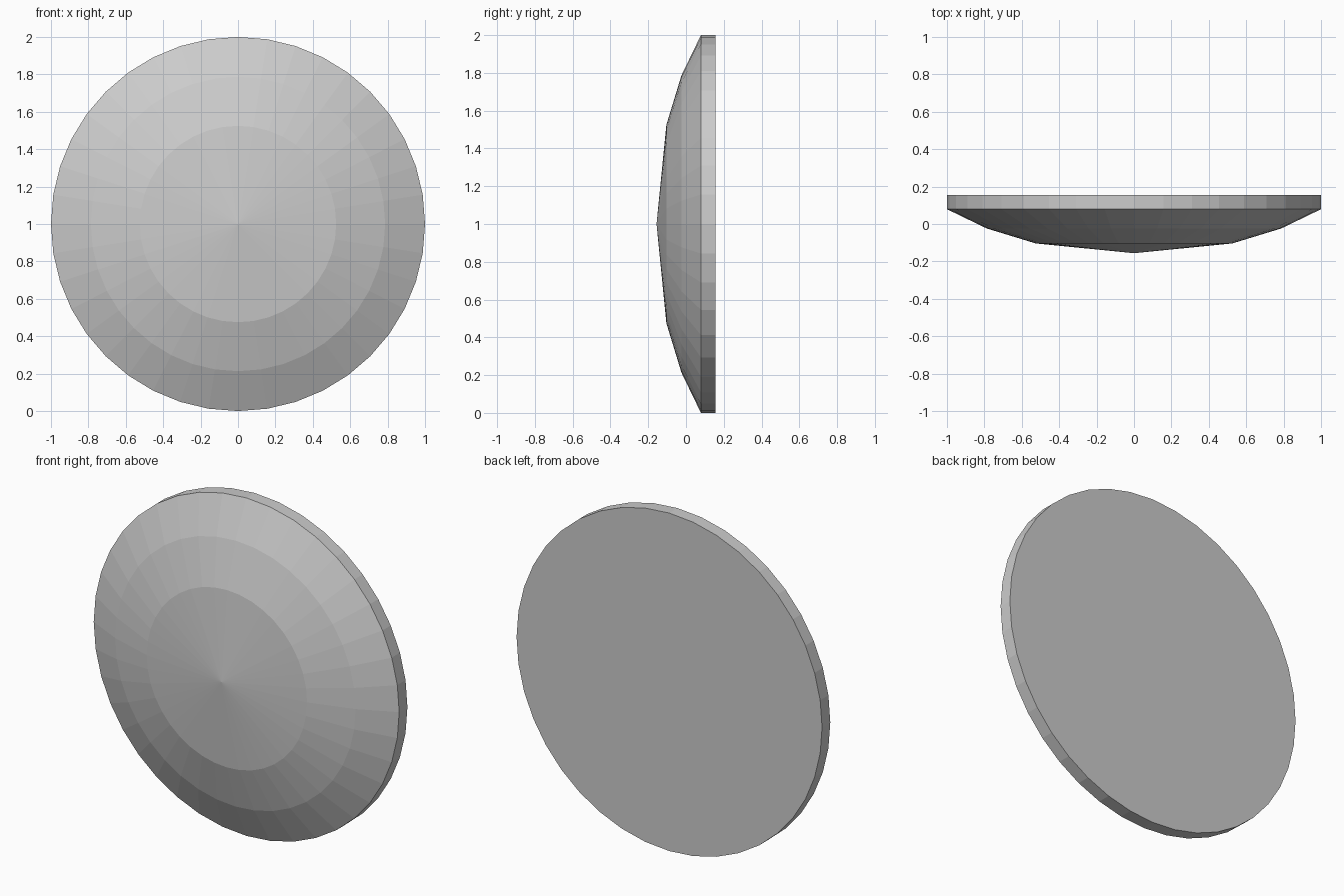
import bpy, bmesh, math

if "Cube" in bpy.data.objects:
    bpy.data.objects.remove(bpy.data.objects["Cube"])

SIDES = 40
# Half profile (radius, y) from the back edge to the outer ring of the front cone
PROFILE = [(1.0, 0.156), (1.0, 0.079), (0.787, -0.024), (0.525, -0.104)]
TIP_Y = -0.156

bm = bmesh.new()

# Rings around the y axis
rings = []
for r, y in PROFILE:
    rings.append([bm.verts.new((r * math.sin(2 * math.pi * i / SIDES), y,
                                1 + r * math.cos(2 * math.pi * i / SIDES)))
                  for i in range(SIDES)])

# Rim and domed front bands
for a, b in zip(rings, rings[1:]):
    for i in range(SIDES):
        j = (i + 1) % SIDES
        bm.faces.new((a[i], a[j], b[j], b[i]))

# Shallow cone at the front centre
tip = bm.verts.new((0, TIP_Y, 1))
for i in range(SIDES):
    bm.faces.new((rings[-1][i], rings[-1][(i + 1) % SIDES], tip))

# Flat back
bm.faces.new(rings[0])
bmesh.ops.recalc_face_normals(bm, faces=bm.faces)

mesh = bpy.data.meshes.new("domed_disc")
bm.to_mesh(mesh)
bm.free()
bpy.context.collection.objects.link(bpy.data.objects.new("domed_disc", mesh))
